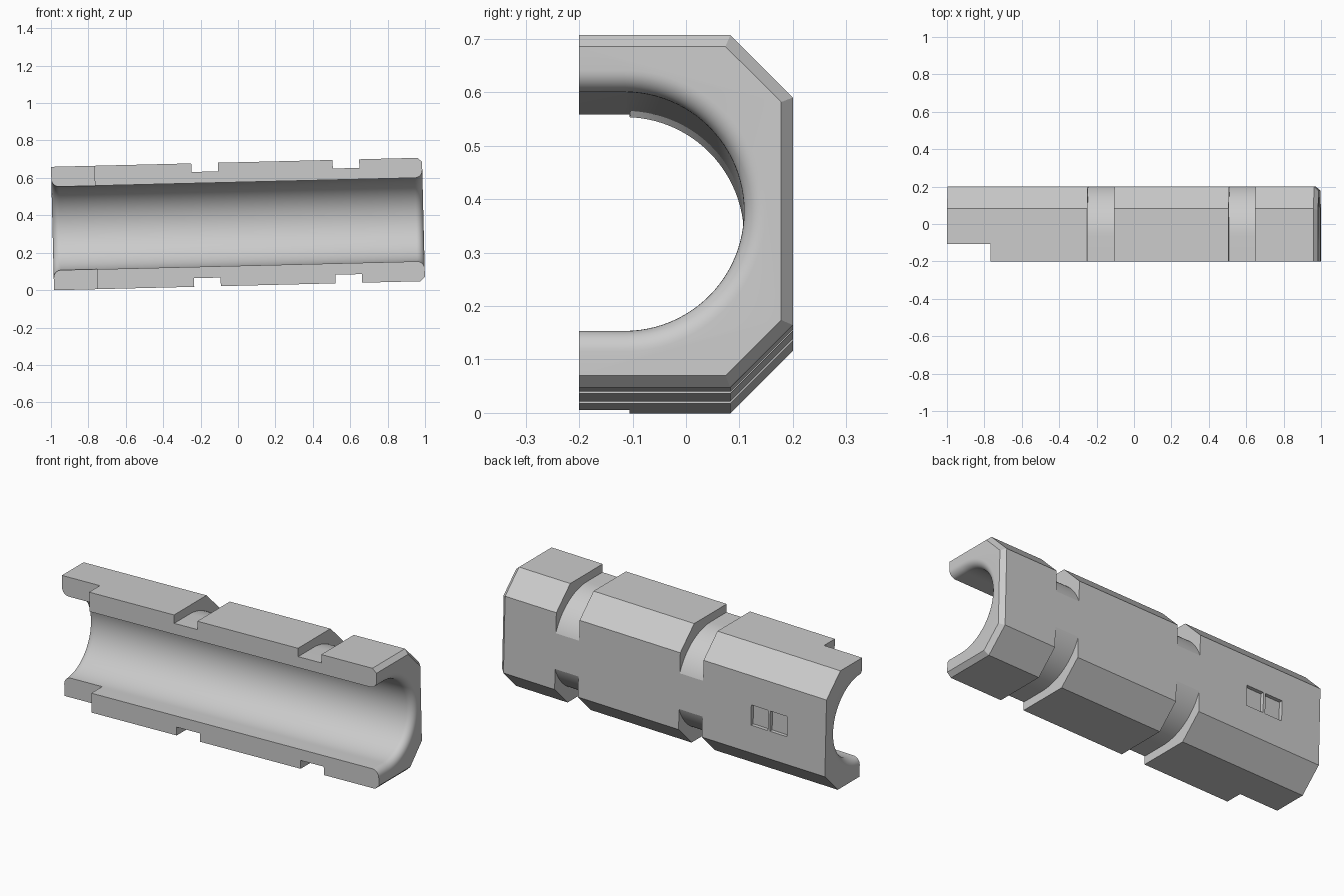
import bpy, bmesh, math

if "Cube" in bpy.data.objects:
    bpy.data.objects.remove(bpy.data.objects["Cube"])

TILT = 0.0245          # slight nose-up pitch of the whole part
MID_Z = 0.3535
HALF = 0.992           # half length


def loft(name, rings):
    """rings: list of (x, [(y, z), ...]) joined into a closed solid."""
    bm = bmesh.new()
    rows = [[bm.verts.new((x, y, z)) for y, z in pts] for x, pts in rings]
    n = len(rows[0])
    for a, b in zip(rows, rows[1:]):
        for i in range(n):
            j = (i + 1) % n
            bm.faces.new((a[i], a[j], b[j], b[i]))
    bm.faces.new(rows[0])
    bm.faces.new(rows[-1])
    bmesh.ops.recalc_face_normals(bm, faces=bm.faces)
    me = bpy.data.meshes.new(name)
    bm.to_mesh(me)
    bm.free()
    ob = bpy.data.objects.new(name, me)
    bpy.context.collection.objects.link(ob)
    return ob


def box(name, x0, x1, y0, y1, z0, z1):
    sec = [(y0, z0), (y1, z0), (y1, z1), (y0, z1)]
    return loft(name, [(x0, sec), (x1, sec)])


def arc(cy, r, n=48):
    """Half circle bulging to +y, bottom to top, with straight tails to the front."""
    pts = [(cy + r * math.cos(a), r * math.sin(a))
           for a in (-math.pi / 2 + math.pi * i / n for i in range(n + 1))]
    return [(-0.5, -r)] + pts + [(-0.5, r)]


def outer(inset=0.0):
    y, h = 0.2 - inset, 0.33 - inset
    cy, cz = 0.083 - inset * 0.414, 0.213 - inset * 0.414
    return [(-0.2, -h), (cy, -h), (y, -cz), (y, cz), (cy, h), (-0.2, h)]


# Faceted outer shell with a bevelled right end
shell = loft("half_shell", [(-HALF, outer()), (HALF - 0.024, outer()), (HALF, outer(0.022))])

# Bore with rounded mouths at both ends
R, F, BY = 0.2235, 0.04, -0.115
mouth = [(HALF - F + F * math.sin(a), R + F * (1 - math.cos(a)))
         for a in (math.pi / 2 * i / 8 for i in range(9))]
mouth.append((HALF + 0.05, R + F))
profile = [(-x, r) for x, r in reversed(mouth)] + mouth
cutters = [loft("bore_cutter", [(x, arc(BY, r)) for x, r in profile])]

# Round-bottomed strap grooves
for x0, x1 in ((-0.242, -0.1), (0.514, 0.656)):
    sec = arc(-0.066, 0.284) + [(-0.5, 0.5), (0.5, 0.5), (0.5, -0.5), (-0.5, -0.5)]
    cutters.append(loft("groove_cutter", [(x0, sec), (x1, sec)]))

# Step at the left end and two small side pockets
cutters.append(box("step_cutter", -1.2, -0.76, -0.5, -0.106, -0.6, 0.6))
for x0 in (-0.64, -0.756):
    cutters.append(box("pocket_cutter", x0, x0 + 0.103, 0.18, 0.3, -0.06, 0.052))

for c in cutters:
    c.hide_render = True
    m = shell.modifiers.new(c.name, 'BOOLEAN')
    m.operation, m.solver, m.object = 'DIFFERENCE', 'EXACT', c

bpy.context.view_layer.objects.active = shell
shell.select_set(True)
for m in list(shell.modifiers):
    bpy.ops.object.modifier_apply(modifier=m.name)
for c in cutters:
    bpy.data.objects.remove(c)

shell.location.z = MID_Z
shell.rotation_euler.y = -TILT
bpy.ops.object.shade_smooth_by_angle(angle=math.radians(20))
